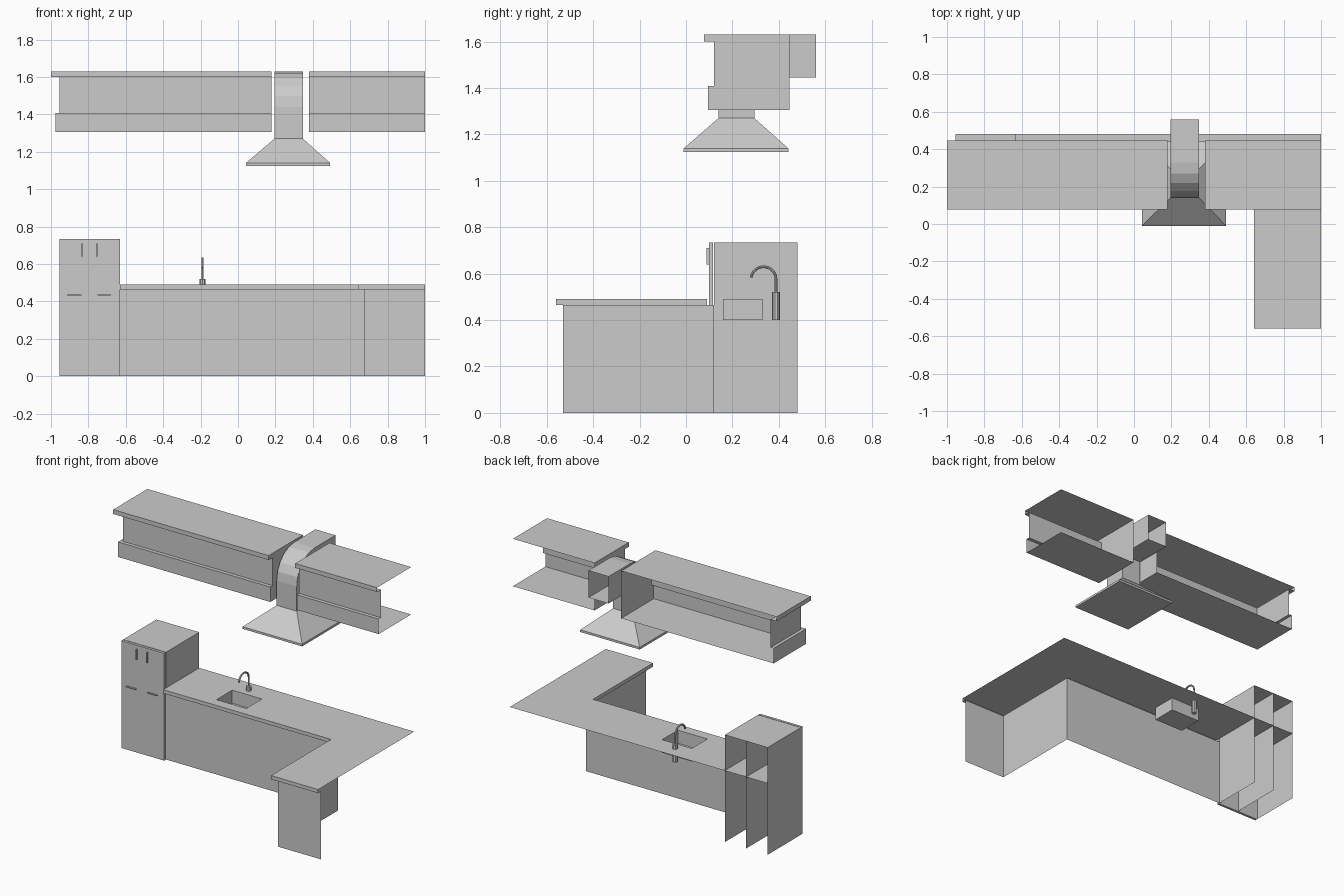
import bpy, bmesh, math

if "Cube" in bpy.data.objects:
    bpy.data.objects.remove(bpy.data.objects["Cube"])

def finish(name, bm, recalc=False):
    thin = [f for f in bm.faces if f.calc_area() < 1e-7]
    bmesh.ops.delete(bm, geom=thin, context='FACES')
    bmesh.ops.remove_doubles(bm, verts=bm.verts, dist=1e-5)
    if recalc:
        bmesh.ops.recalc_face_normals(bm, faces=bm.faces)
    me = bpy.data.meshes.new(name)
    bm.to_mesh(me)
    bm.free()
    ob = bpy.data.objects.new(name, me)
    bpy.context.collection.objects.link(ob)
    return ob

def sheet(bm, *pts):
    return bm.faces.new([bm.verts.new(p) for p in pts])

def box(name, x0, x1, y0, y1, z0, z1):
    bm = bmesh.new()
    bmesh.ops.create_cube(bm, size=1)
    for v in bm.verts:
        v.co = ((x0, x1)[v.co.x > 0], (y0, y1)[v.co.y > 0], (z0, z1)[v.co.z > 0])
    return finish(name, bm)

def skirt(bm, path, levels):
    """Stack vertical walls and ledges; path(ox, oy) gives the outline, levels are (ox, oy, z)."""
    rows = [[(x, y, z) for x, y in path(ox, oy)] for ox, oy, z in levels]
    for a, b in zip(rows, rows[1:]):
        for i in range(len(a) - 1):
            sheet(bm, a[i], b[i], b[i + 1], a[i + 1])
    return rows

# wall cabinets: overhanging top board, face, deeper lower rail, open back
BACK, FACE = 0.447, 0.12
wall_levels = [(.045, .043, 1.63), (.045, .043, 1.60), (0, 0, 1.60),
               (0, 0, 1.408), (.022, .025, 1.408), (.022, .025, 1.305)]
wall_paths = {
    "left_wall_cabinet": (lambda ox, oy: [(-.955 - ox, BACK), (-.955 - ox, FACE - oy),
                                          (.178, FACE - oy), (.178, BACK)], []),
    "right_wall_cabinet": (lambda ox, oy: [(.38, BACK), (.38, FACE - oy), (1, FACE - oy)],
                           [(1, BACK)]),
}
for name, (path, extra) in wall_paths.items():
    bm = bmesh.new()
    rows = skirt(bm, path, wall_levels)
    for row, flip in ((rows[0], 1), (rows[-1], -1)):
        z = row[0][2]
        sheet(bm, *(row + [(x, y, z) for x, y in extra])[::flip])
    finish(name, bm)

# L-shaped base cabinets with overhanging worktop
TOP = 0.49
bm = bmesh.new()
base_path = lambda ox, oy: [(-.63, FACE - oy), (.675 - ox, FACE - oy),
                            (.675 - ox, -.53 - oy), (1, -.53 - oy)]
rows = skirt(bm, base_path, [(.033, .03, TOP), (.033, .03, .465), (0, 0, .465), (0, 0, 0)])
finish("base_cabinets", bm)

# worktop sheet with a sink cut-out
SX0, SX1, SY0, SY1 = -.275, -.05, .16, .33
bm = bmesh.new()
hole = [(SX0, SY0, TOP), (SX1, SY0, TOP), (SX1, SY1, TOP), (SX0, SY1, TOP)]
for loop in (rows[0] + [(1, .48, TOP), (-.63, .48, TOP)], hole):
    vs = [bm.verts.new(p) for p in loop]
    for i in range(len(vs)):
        bm.edges.new((vs[i - 1], vs[i]))
bmesh.ops.triangle_fill(bm, edges=bm.edges[:], use_beauty=True, normal=(0, 0, 1))
finish("worktop", bm)

# sink basin
bm = bmesh.new()
low = [(x, y, .40) for x, y, z in hole]
for i in range(4):
    sheet(bm, hole[i - 1], hole[i], low[i], low[i - 1])
sheet(bm, *low)
finish("sink", bm)

# tap: base and bent spout
TX, TY = -.19, .388
bpy.ops.mesh.primitive_cylinder_add(vertices=10, radius=.017, depth=.12, location=(TX, TY, .46))
bpy.context.object.name = "tap_base"
cu = bpy.data.curves.new("tap_spout", 'CURVE')
cu.dimensions = '3D'
cu.bevel_depth, cu.bevel_resolution, cu.use_fill_caps = .006, 2, True
R = .054
pts = [(TX, TY, .50)]
for i in range(13):
    a = math.radians(172 * i / 12)
    pts.append((TX, TY - R + R * math.cos(a), .576 + R * math.sin(a)))
sp = cu.splines.new('POLY')
sp.points.add(len(pts) - 1)
for p, co in zip(sp.points, pts):
    p.co = (*co, 1)
spout = bpy.data.objects.new("tap_spout", cu)
bpy.context.collection.objects.link(spout)
bpy.ops.object.select_all(action='DESELECT')
spout.select_set(True)
bpy.context.view_layer.objects.active = spout
bpy.ops.object.convert(target='MESH')
bpy.ops.object.shade_smooth_by_angle()

# tall cabinet: open-backed carcass with divider and shelf
L, R_, Y0, Y1, H = -.955, -.63, .121, .48, .735
bm = bmesh.new()
for x in (L, (L + R_) / 2, R_):
    sheet(bm, (x, Y0, 0), (x, Y0, H), (x, Y1, H), (x, Y1, 0))
for z in (TOP, H):
    sheet(bm, (L, Y0, z), (R_, Y0, z), (R_, Y1, z), (L, Y1, z))
sheet(bm, (L, Y0, 0), (R_, Y0, 0), (R_, Y0, H), (L, Y0, H))
finish("tall_cabinet", bm)
box("tall_cabinet_doors", L, R_, .10, .117, 0, H)

# door and drawer handles: bar on two posts
for n, (x0, x1, z0, z1) in enumerate([(-.839, -.832, .64, .71), (-.759, -.752, .64, .71),
                                      (-.913, -.838, .432, .438), (-.752, -.68, .432, .438)]):
    box(f"handle_{n}", x0, x1, .088, .10, z0, z1)

# extractor hood: rim, sloped canopy
DX0, DX1, DY0, DY1 = .195, .347, .14, .295
bm = bmesh.new()
ring = lambda x0, x1, y0, y1, z: [(x0, y0, z), (x1, y0, z), (x1, y1, z), (x0, y1, z)]
rings = [ring(.042, .493, -.01, .441, z) for z in (1.125, 1.14)] + [ring(DX0, DX1, DY0, DY1, 1.27)]
for a, b in zip(rings, rings[1:]):
    for i in range(4):
        sheet(bm, a[i - 1], a[i], b[i], b[i - 1])
sheet(bm, *rings[0][::-1])
finish("hood_canopy", bm)

# curved duct, open at the rear
prof = [(DY0, 1.27)]
for i in range(6):
    a = math.radians(90 * i / 5)
    prof.append((DY0 + .19 * (1 - math.cos(a)), 1.44 + .19 * math.sin(a)))
prof += [(.56, 1.63), (.56, 1.445), (DY1, 1.445), (DY1, 1.27)]
bm = bmesh.new()
for x in (DX0, DX1):
    sheet(bm, *[(x, y, z) for y, z in prof])
for i, ((ya, za), (yb, zb)) in enumerate(zip(prof, prof[1:])):
    if not (ya == yb == .56):
        sheet(bm, (DX0, ya, za), (DX1, ya, za), (DX1, yb, zb), (DX0, yb, zb))
finish("hood_duct", bm, recalc=True)
